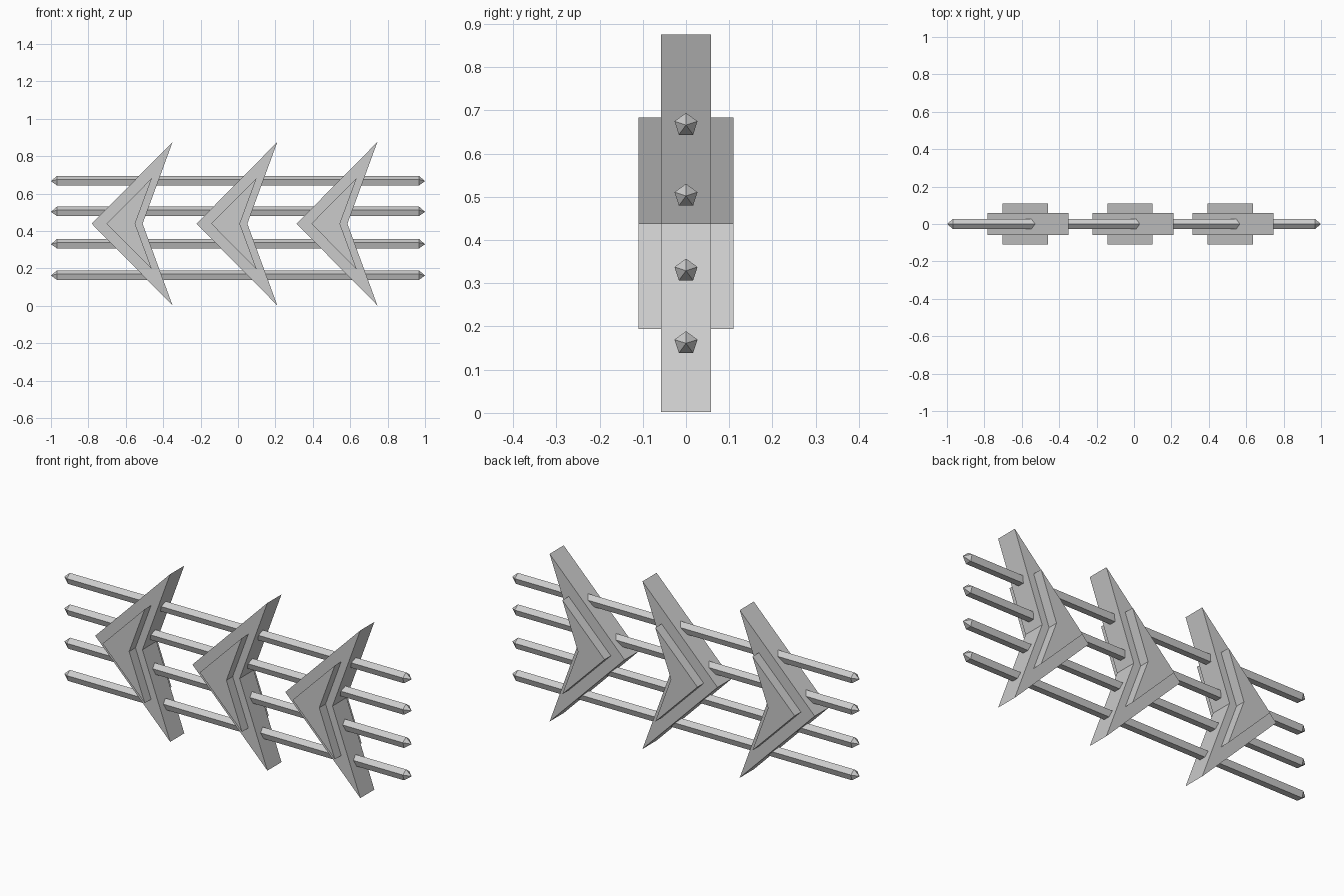
import bpy, bmesh, math

if "Cube" in bpy.data.objects:
    bpy.data.objects.remove(bpy.data.objects["Cube"])

MID_Z = 0.4385


def make_object(name, bm):
    bmesh.ops.recalc_face_normals(bm, faces=bm.faces)
    mesh = bpy.data.meshes.new(name)
    bm.to_mesh(mesh)
    bm.free()
    obj = bpy.data.objects.new(name, mesh)
    bpy.context.collection.objects.link(obj)
    return obj


def chevron(name, tip_x, notch_x, end_x, half_h, half_y):
    """Arrow profile in the xz plane, extruded through y."""
    profile = [(tip_x, 0), (end_x, -half_h), (notch_x, 0), (end_x, half_h)]
    bm = bmesh.new()
    front = [bm.verts.new((x, -half_y, MID_Z + z)) for x, z in profile]
    back = [bm.verts.new((x, half_y, MID_Z + z)) for x, z in profile]
    # caps split along the centre line, as the profile is concave
    for ring in (front, back):
        bm.faces.new((ring[0], ring[1], ring[2]))
        bm.faces.new((ring[0], ring[2], ring[3]))
    for i in range(4):
        j = (i + 1) % 4
        bm.faces.new((front[i], front[j], back[j], back[i]))
    return make_object(name, bm)


def rod(name, z, radius=0.028, body=0.968):
    """Five-sided bar along x with pointed ends."""
    bm = bmesh.new()
    rings = []
    for x in (-body, body):
        rings.append([bm.verts.new((x, radius * math.sin(i * math.tau / 5),
                                    z + radius * math.cos(i * math.tau / 5)))
                      for i in range(5)])
    tips = [bm.verts.new((x, 0, z)) for x in (-1, 1)]
    for i in range(5):
        j = (i + 1) % 5
        bm.faces.new((rings[0][i], rings[0][j], rings[1][j], rings[1][i]))
        for ring, tip in zip(rings, tips):
            bm.faces.new((ring[i], ring[j], tip))
    return make_object(name, bm)


# Three arrowheads, each a wide plate with a thicker raised core
for n, dx in enumerate((0, 0.56, 1.095), 1):
    chevron(f"arrow_plate_{n}", -0.782 + dx, -0.51 + dx, -0.35 + dx, 0.4365, 0.058)
    chevron(f"arrow_core_{n}", -0.703 + dx, -0.55 + dx, -0.46 + dx, 0.2445, 0.11)

# Four horizontal rods running through the arrowheads
for n, z in enumerate((0.161, 0.329, 0.502, 0.666), 1):
    rod(f"rod_{n}", z)
